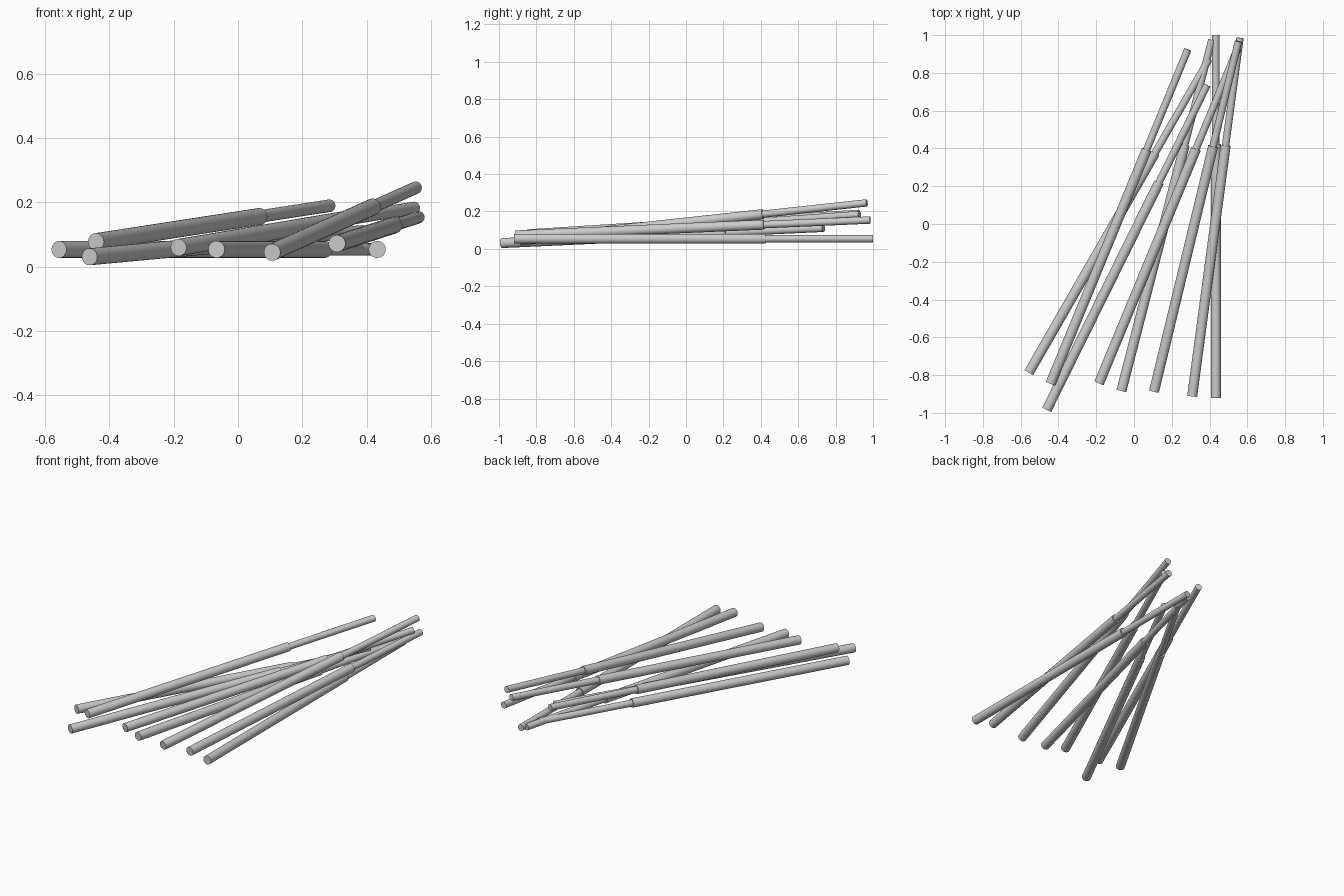
import bpy
from mathutils import Vector

THICK, THIN = 0.0265, 0.0195   # radii of grip and tip
SPLIT = 0.70                   # where the grip ends along the rod


def cylinder(name, a, b, r):
    d = b - a
    bpy.ops.mesh.primitive_cylinder_add(vertices=32, radius=r, depth=d.length,
                                        location=(a + b) / 2)
    ob = bpy.context.object
    ob.name = name
    ob.rotation_mode = 'QUATERNION'
    ob.rotation_quaternion = d.to_track_quat('Z', 'Y')
    bpy.ops.object.shade_smooth_by_angle()


# scattered rods: front end, back end
rods = [
    ((-0.557, -0.787, 0.054), (0.397, 0.873, 0.054)),
    ((-0.442, -0.845, 0.078), (0.285, 0.924, 0.190)),
    ((-0.462, -0.983, 0.031), (0.387, 0.735, 0.110)),
    ((-0.185, -0.842, 0.060), (0.548, 0.928, 0.183)),
    ((-0.067, -0.884, 0.054), (0.412, 0.975, 0.054)),
    ((0.106, -0.886, 0.045), (0.553, 0.967, 0.246)),
    ((0.308, -0.912, 0.072), (0.561, 0.985, 0.154)),
    ((0.433, -0.920, 0.054), (0.433, 1.000, 0.054)),
]
for i, (front, back) in enumerate(rods, 1):
    f, b = Vector(front), Vector(back)
    step = f.lerp(b, SPLIT)
    cylinder(f"rod_grip_{i}", f, step, THICK)
    cylinder(f"rod_tip_{i}", f.lerp(b, SPLIT - 0.01), b, THIN)
